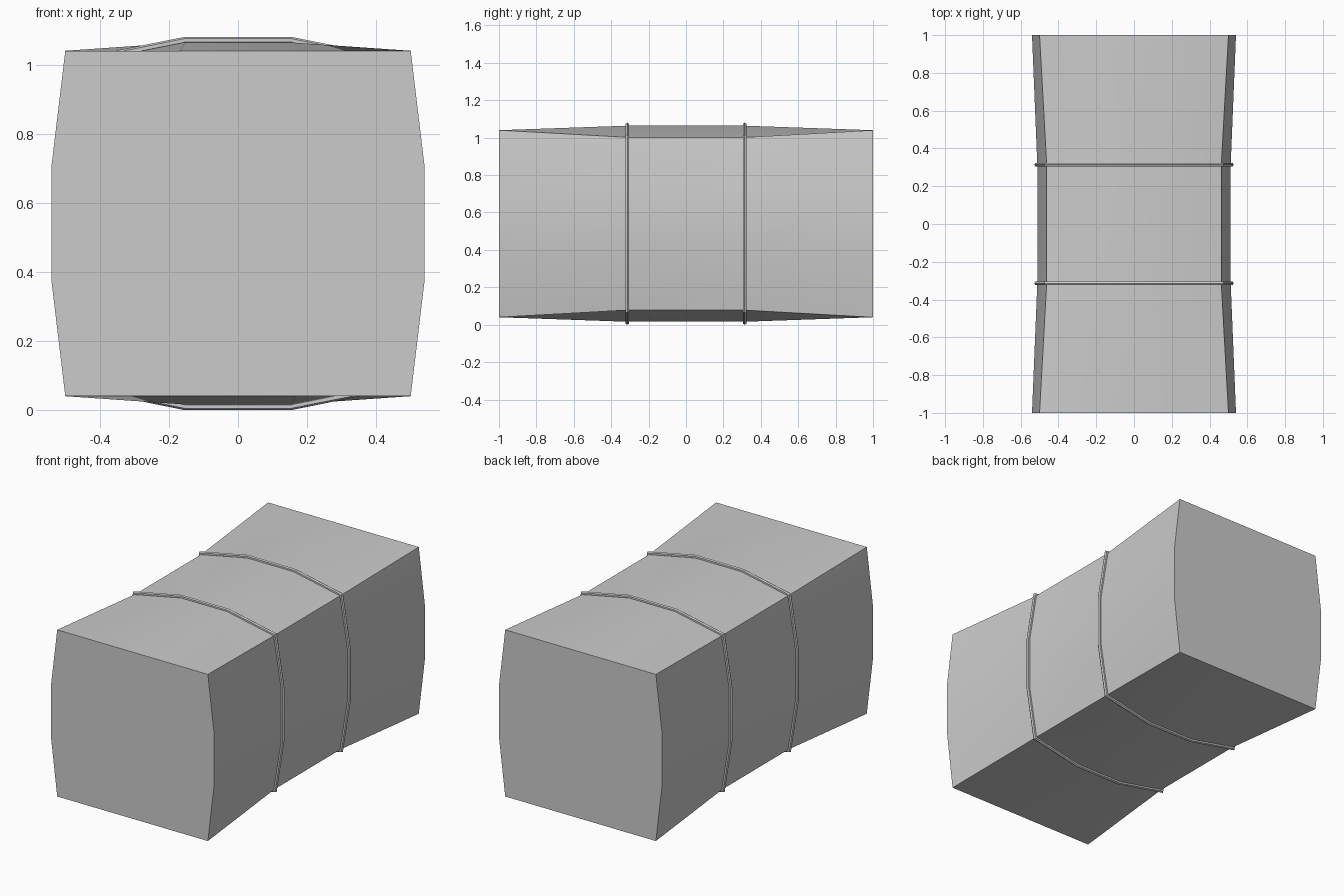
import bpy, bmesh, math
from mathutils import Vector

if "Cube" in bpy.data.objects:
    bpy.data.objects.remove(bpy.data.objects["Cube"])

CZ = 0.54      # height of the bale axis
TIE_Y = 0.314  # position of the twine loops


def section(cx, cz, bx, bz):
    """12-point (x, z) outline: corners at cx/cz, faces bulging to bx/bz."""
    quarter = [(cx, -cz), (bx, -cz / 3), (bx, cz / 3)]
    top = [(cx, cz), (cx / 3, bz), (-cx / 3, bz)]
    half = quarter + top
    return [Vector(p) for p in half] + [-Vector(p) for p in half]


def loft(name, rings, closed):
    """Skin a list of 3D rings with quads, capped or joined end to start."""
    bm = bmesh.new()
    vs = [[bm.verts.new(p) for p in r] for r in rings]
    n = len(rings[0])
    for i in range(len(rings) if closed else len(rings) - 1):
        a, b = vs[i], vs[(i + 1) % len(rings)]
        for j in range(n):
            k = (j + 1) % n
            bm.faces.new((a[j], a[k], b[k], b[j]))
    if not closed:
        bm.faces.new(vs[0])
        bm.faces.new(vs[-1])
    bmesh.ops.recalc_face_normals(bm, faces=bm.faces)
    me = bpy.data.meshes.new(name)
    bm.to_mesh(me)
    bm.free()
    ob = bpy.data.objects.new(name, me)
    bpy.context.collection.objects.link(ob)
    bpy.ops.object.select_all(action='DESELECT')
    ob.select_set(True)
    bpy.context.view_layer.objects.active = ob
    bpy.ops.object.shade_smooth_by_angle(angle=math.radians(30))
    return ob


end = section(0.5, 0.5, 0.54, 0.5)
waist = section(0.462, 0.462, 0.512, 0.524)

# Bale body, pinched at the two ties
loft("bale_body", [[(p.x, y, p.y + CZ) for p in s] for y, s in
                   ((-1, end), (-TIE_Y, waist), (TIE_Y, waist), (1, end))], False)


def twine(name, y, r=0.01, off=0.006, sides=6):
    """Tube following the waist outline with mitred corners."""
    rings = []
    for i, p in enumerate(waist):
        d1 = (p - waist[i - 1]).normalized()
        d2 = (waist[(i + 1) % len(waist)] - p).normalized()
        n1, n2 = Vector((d1.y, -d1.x)), Vector((d2.y, -d2.x))
        m = (n1 + n2) / (1 + n1.dot(n2))
        ring = []
        for k in range(sides):
            a = 2 * math.pi * k / sides
            q = p + m * (off + r * math.cos(a))
            ring.append((q.x, y + r * math.sin(a), q.y + CZ))
        rings.append(ring)
    return loft(name, rings, True)


# Twine loops
twine("twine_front", -TIE_Y)
twine("twine_back", TIE_Y)
